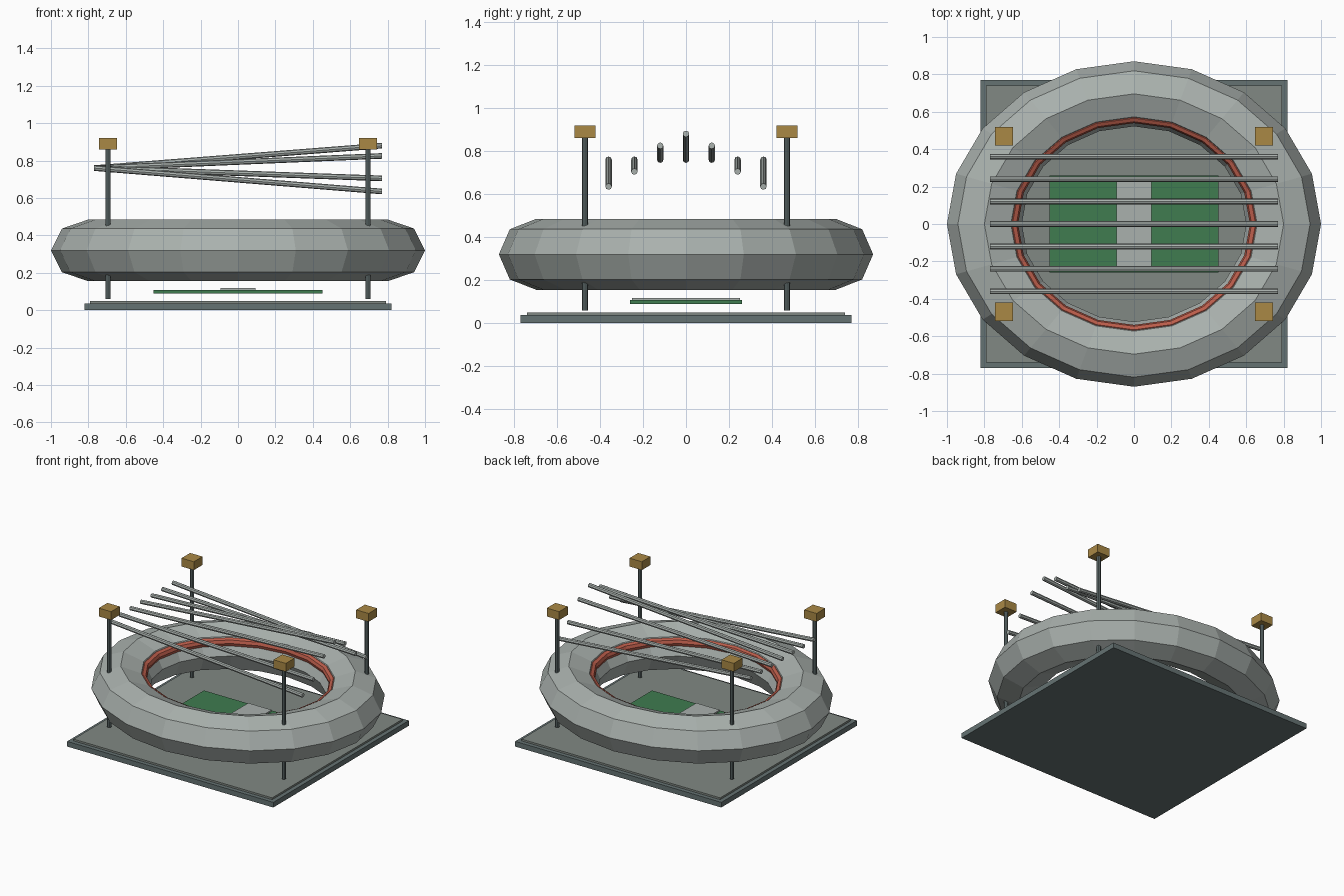
import bpy
from math import atan2, hypot, pi

if "Cube" in bpy.data.objects:
    bpy.data.objects.remove(bpy.data.objects["Cube"])


def material(name, rgb):
    m = bpy.data.materials.new(name)
    m.diffuse_color = (*rgb, 1)
    m.use_nodes = True
    m.node_tree.nodes["Principled BSDF"].inputs["Base Color"].default_value = m.diffuse_color
    return m


SLATE = material("slate", (0.13, 0.17, 0.17))
STONE = material("stone", (0.22, 0.25, 0.23))
CONCRETE = material("concrete", (0.40, 0.44, 0.42))
GRASS = material("grass", (0.05, 0.20, 0.08))
RED = material("red", (0.50, 0.11, 0.07))
AMBER = material("amber", (0.40, 0.25, 0.06))


def finish(name, mat):
    ob = bpy.context.object
    ob.name = name
    ob.data.materials.append(mat)
    return ob


def box(name, mat, x, y, z0, z1, cx=0, cy=0):
    """Box given by its half sizes in x and y, and its z range."""
    bpy.ops.mesh.primitive_cube_add(size=1, location=(cx, cy, (z0 + z1) / 2))
    bpy.context.object.scale = (2 * x, 2 * y, z1 - z0)
    return finish(name, mat)


def rod(name, mat, radius, length, loc, rot=(0, 0, 0)):
    bpy.ops.mesh.primitive_cylinder_add(vertices=8, radius=radius, depth=length,
                                        location=loc, rotation=rot)
    return finish(name, mat)


def ring(name, mat, major, minor, sides, z, scale):
    bpy.ops.mesh.primitive_torus_add(major_segments=20, minor_segments=sides,
                                     major_radius=major, minor_radius=minor,
                                     location=(0, 0, z))
    bpy.context.object.scale = scale
    return finish(name, mat)


# Stepped base
box("base_plinth", SLATE, 0.82, 0.77, 0, 0.037)
box("base_top", STONE, 0.79, 0.74, 0.037, 0.05)

# Pitch with a pale centre strip
box("pitch", GRASS, 0.453, 0.26, 0.09, 0.108)
box("pitch_centre_strip", CONCRETE, 0.093, 0.25, 0.108, 0.118)

# Oval bowl and the red seating band on its inner face
ring("stadium_bowl", CONCRETE, 0.8, 0.2, 8, 0.32, (1, 0.87, 0.825))
ring("seating_band", RED, 0.65, 0.03, 8, 0.402, (1, 0.87, 1))

# Floodlights at the four corners
for sx in (-1, 1):
    for sy in (-1, 1):
        x, y = 0.695 * sx, 0.47 * sy
        rod("floodlight_pole", SLATE, 0.014, 0.80, (x, y, 0.46))
        box("floodlight_lamp", AMBER, 0.049, 0.049, 0.86, 0.92, x, y)

# Roof beams: level at the left end, fanned in height at the right end
LEFT_Z = 0.76
for i in range(-3, 4):
    right_z = (0.88, 0.825, 0.705, 0.635)[abs(i)]
    rise = right_z - LEFT_Z
    rod("roof_beam", CONCRETE, 0.015, hypot(1.54, rise),
        (0, 0.12 * i, (LEFT_Z + right_z) / 2), (0, pi / 2 - atan2(rise, 1.54), 0))
